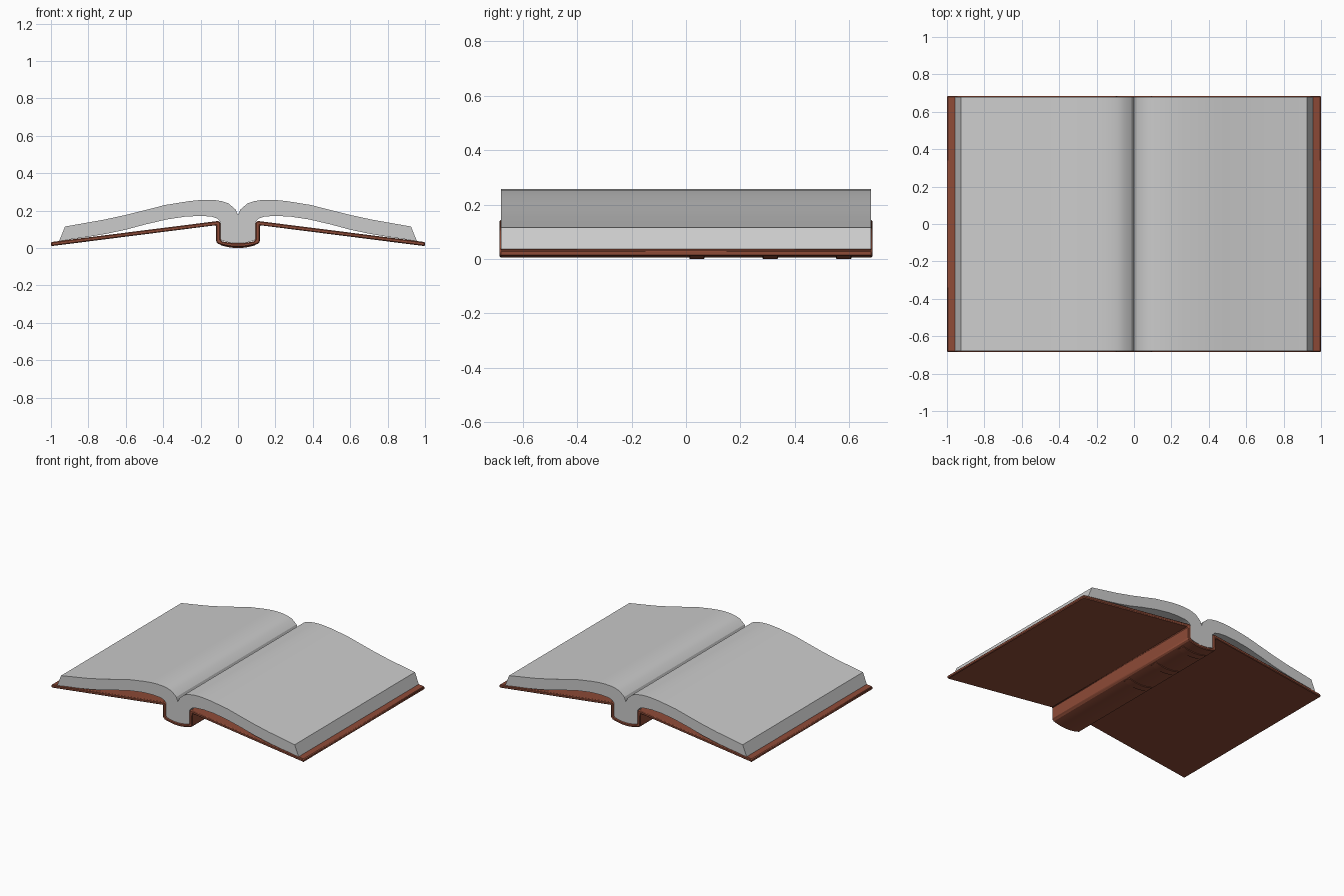
import bpy, bmesh, math

if "Cube" in bpy.data.objects:
    bpy.data.objects.remove(bpy.data.objects["Cube"])

leather = bpy.data.materials.new("brown_leather")
leather.diffuse_color = (0.27, 0.07, 0.038, 1)
leather.use_nodes = True
leather.node_tree.nodes["Principled BSDF"].inputs["Base Color"].default_value = leather.diffuse_color


def extrude_profile(name, half, y0, y1, mat=None, bevel=0, angle=25):
    """Mirror a right-half x-z outline (starting and ending at x=0) and extrude it."""
    profile = half + [(-x, z) for x, z in reversed(half) if x > 0]
    bm = bmesh.new()
    face = bm.faces.new([bm.verts.new((x, y0, z)) for x, z in profile])
    ext = bmesh.ops.extrude_face_region(bm, geom=[face])["geom"]
    for v in ext:
        if isinstance(v, bmesh.types.BMVert):
            v.co.y = y1
    bmesh.ops.recalc_face_normals(bm, faces=bm.faces)
    me = bpy.data.meshes.new(name)
    bm.to_mesh(me)
    bm.free()
    ob = bpy.data.objects.new(name, me)
    bpy.context.collection.objects.link(ob)
    if mat:
        me.materials.append(mat)
    if bevel:
        m = ob.modifiers.new("bevel", "BEVEL")
        m.width, m.segments = bevel, 1
        m.limit_method, m.angle_limit = "ANGLE", math.radians(40)
    bpy.context.view_layer.objects.active = ob
    ob.select_set(True)
    bpy.ops.object.shade_smooth_by_angle(angle=math.radians(angle))
    ob.select_set(False)
    return ob


def arc(half, z_mid, z_end, n=6):
    """Right half of the rounded spine, from the middle outwards."""
    return [(half * i / n, z_mid + (z_end - z_mid) * (i / n) ** 2) for i in range(n + 1)]


# cover: two sloping boards joined by a rounded spine channel
outer = arc(0.105, 0.005, 0.022) + [(0.117, 0.034), (0.117, 0.122), (1.0, 0.01)]
inner = arc(0.085, 0.026, 0.036) + [(0.093, 0.045), (0.093, 0.135), (0.103, 0.145), (1.0, 0.032)]
extrude_profile("cover", outer + inner[::-1], -0.685, 0.685, leather, bevel=0.005)

# page block: both leaves bulge from the gutter and thin out at the fore edge
top = [(0, 0.175), (0.013, 0.206), (0.05, 0.238), (0.085, 0.250), (0.12, 0.256),
       (0.16, 0.258), (0.2, 0.257), (0.26, 0.251), (0.39, 0.230), (0.48, 0.207), (0.6, 0.177),
       (0.72, 0.151), (0.925, 0.115)]
under = [(0.957, 0.036), (0.9, 0.046), (0.8, 0.06), (0.7, 0.077), (0.6, 0.098), (0.5, 0.125),
         (0.38, 0.153), (0.28, 0.168), (0.2, 0.172), (0.14, 0.168), (0.11, 0.158), (0.093, 0.14),
         (0.093, 0.042), (0.05, 0.03), (0, 0.025)]
extrude_profile("pages", top + under, -0.68, 0.68)

# raised bands across the outside of the spine
band = arc(0.095, 0.0, 0.016) + arc(0.095, 0.012, 0.028)[::-1]
for i, y in enumerate((0.04, 0.31, 0.58)):
    extrude_profile(f"spine_band_{i + 1}", band, y - 0.028, y + 0.028, leather, bevel=0.002)
